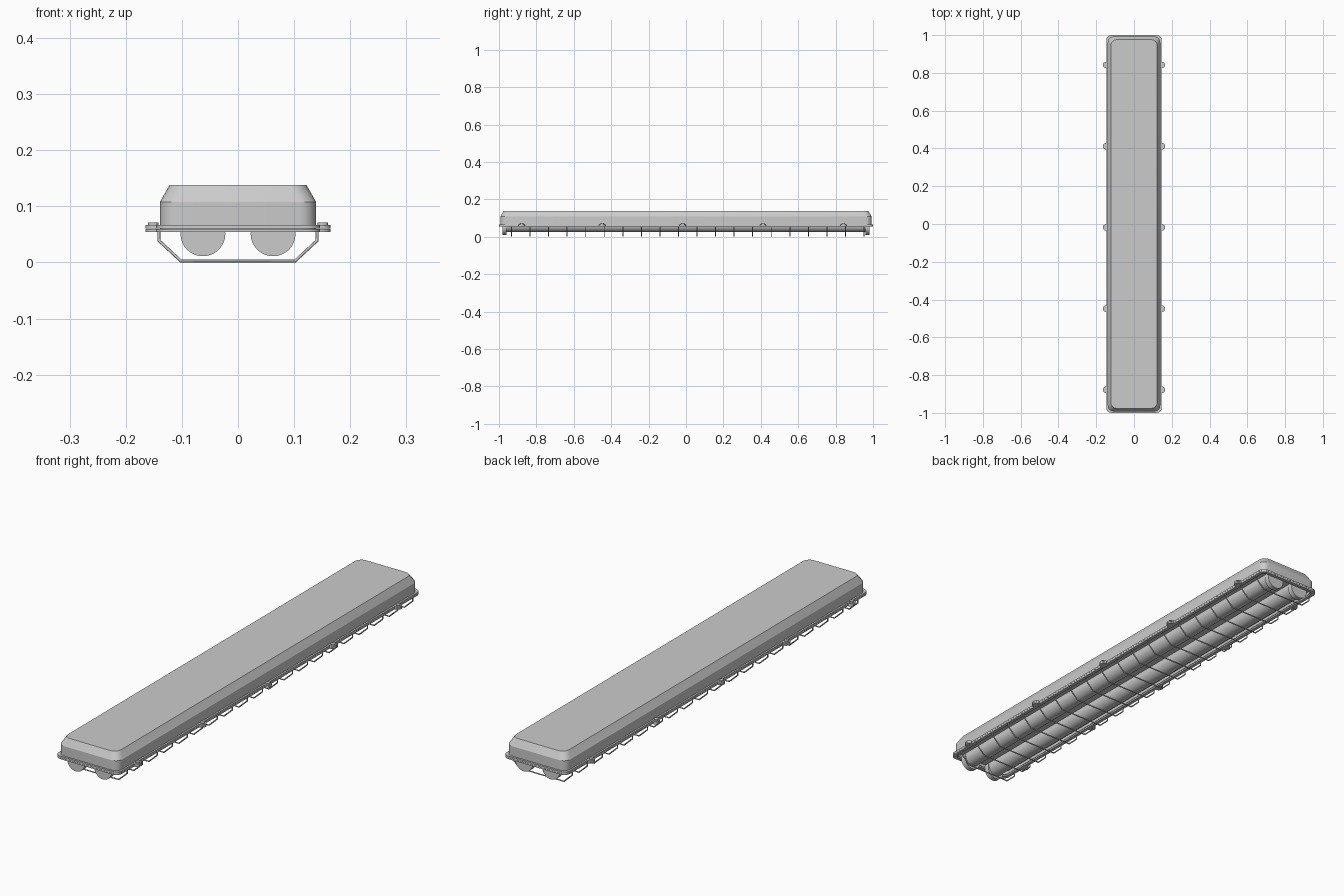
import bpy, bmesh, math
from mathutils import Matrix

if "Cube" in bpy.data.objects:
    bpy.data.objects.remove(bpy.data.objects["Cube"])


def finish(name, bm, angle=20):
    bmesh.ops.recalc_face_normals(bm, faces=bm.faces)
    me = bpy.data.meshes.new(name)
    bm.to_mesh(me)
    bm.free()
    ob = bpy.data.objects.new(name, me)
    bpy.context.collection.objects.link(ob)
    bpy.context.view_layer.objects.active = ob
    ob.select_set(True)
    bpy.ops.object.shade_smooth_by_angle(angle=math.radians(angle))
    ob.select_set(False)
    return ob


def rounded_ring(bm, hx, hy, r, z, seg=5):
    vs = []
    for i, (sx, sy) in enumerate([(1, 1), (-1, 1), (-1, -1), (1, -1)]):
        for k in range(seg + 1):
            a = math.pi / 2 * (i + k / seg)
            vs.append(bm.verts.new((sx * (hx - r) + r * math.cos(a),
                                    sy * (hy - r) + r * math.sin(a), z)))
    return vs


def loft(name, rings, closed=False):
    bm = bmesh.new()
    loops = [rounded_ring(bm, *r) for r in rings]
    pairs = list(zip(loops, loops[1:]))
    if closed:
        pairs.append((loops[-1], loops[0]))
    else:
        bm.faces.new(loops[0])
        bm.faces.new(loops[-1])
    for a, b in pairs:
        n = len(a)
        for i in range(n):
            bm.faces.new((a[i], a[(i + 1) % n], b[(i + 1) % n], b[i]))
    return finish(name, bm)


def cylinder(bm, r, depth, loc, axis='Z', seg=24):
    m = Matrix.Translation(loc)
    if axis == 'Y':
        m = m @ Matrix.Rotation(math.pi / 2, 4, 'X')
    bmesh.ops.create_cone(bm, cap_ends=True, segments=seg, radius1=r, radius2=r,
                          depth=depth, matrix=m)


# housing with bevelled top and a recessed underside
loft("housing", [
    (0.130, 0.984, 0.025, 0.072), (0.130, 0.984, 0.025, 0.060),
    (0.139, 0.992, 0.030, 0.060), (0.139, 0.992, 0.030, 0.108),
    (0.122, 0.976, 0.030, 0.138)])

# two-layer rim around the opening
for name, hx, z0, z1 in [("rim_upper", 0.146, 0.0605, 0.067),
                         ("rim_lower", 0.146, 0.054, 0.0600)]:
    hy = hx + 0.854
    loft(name, [(hx, hy, 0.025, z0), (hx, hy, 0.025, z1),
                (0.132, 0.986, 0.020, z1), (0.132, 0.986, 0.020, z0)], closed=True)

# clamp tabs with screw heads
tabs, screws = bmesh.new(), bmesh.new()
for i in range(5):
    y = -0.878 + 0.43 * i
    for s in (-1, 1):
        cylinder(tabs, 0.017, 0.0055, (s * 0.148, y, 0.0570))
        cylinder(tabs, 0.017, 0.0060, (s * 0.148, y, 0.0638))
        cylinder(screws, 0.009, 0.006, (s * 0.151, y, 0.0685), seg=12)
finish("clamp_tabs", tabs)
finish("screw_heads", screws)

# lamp tubes and their end sockets
tubes, sockets = bmesh.new(), bmesh.new()
for s in (-1, 1):
    cylinder(tubes, 0.036, 1.94, (s * 0.0625, 0, 0.061), 'Y', 32)
    for e in (-1, 1):
        cylinder(sockets, 0.040, 0.022, (s * 0.0625, e * 0.970, 0.051), 'Y', 32)
finish("lamp_tubes", tubes)
finish("tube_sockets", sockets)

# protective wire guard
half = [(0.141, 0.058), (0.141, 0.039), (0.102, 0.0028)]
path = half + [(-x, z) for x, z in reversed(half)]
cu = bpy.data.curves.new("wire_guard", 'CURVE')
cu.dimensions = '3D'
cu.bevel_depth = 0.0028
cu.bevel_resolution = 1
cu.use_fill_caps = True
for i in range(20):
    sp = cu.splines.new('POLY')
    sp.points.add(len(path) - 1)
    for p, (x, z) in zip(sp.points, path):
        p.co = (x, -0.933 + 0.0992 * i, z, 1)
bpy.context.collection.objects.link(bpy.data.objects.new("wire_guard", cu))
